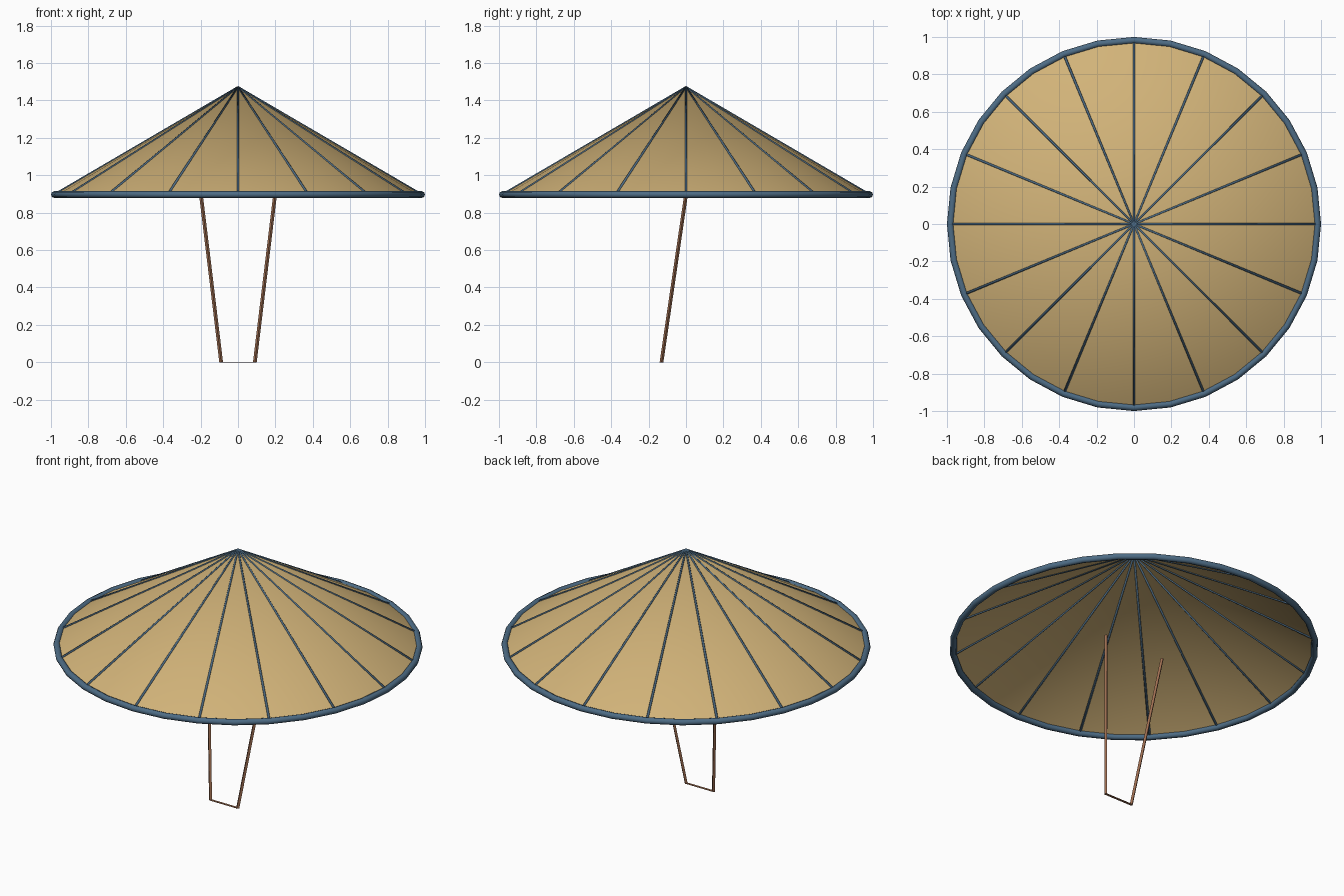
import bpy, bmesh, math
from mathutils import Vector

if "Cube" in bpy.data.objects:
    bpy.data.objects.remove(bpy.data.objects["Cube"])

RIM_R, RIM_Z, APEX_Z, RIBS = 0.98, 0.897, 1.472, 16


def material(name, rgb):
    m = bpy.data.materials.new(name)
    m.diffuse_color = (*rgb, 1)
    m.use_nodes = True
    m.node_tree.nodes["Principled BSDF"].inputs["Base Color"].default_value = m.diffuse_color
    return m


straw = material("straw tan", (0.64, 0.45, 0.19))
blue = material("slate blue", (0.075, 0.15, 0.235))
brown = material("strap brown", (0.33, 0.15, 0.08))


def make_object(name, bm, mat, smooth=True):
    mesh = bpy.data.meshes.new(name)
    bm.to_mesh(mesh)
    bm.free()
    mesh.materials.append(mat)
    for p in mesh.polygons:
        p.use_smooth = smooth
    obj = bpy.data.objects.new(name, mesh)
    bpy.context.collection.objects.link(obj)
    return obj


def tube(bm, a, b, ra, rb, sides, horizontal=False):
    """Closed tube from a to b; horizontal keeps the end sections level."""
    a, b = Vector(a), Vector(b)
    axis = Vector((0, 0, 1)) if horizontal else (b - a).normalized()
    u = axis.orthogonal().normalized()
    v = axis.cross(u)
    rings = []
    for c, r in ((a, ra), (b, rb)):
        rings.append([bm.verts.new(c + r * (u * math.cos(t) + v * math.sin(t)))
                      for t in (2 * math.pi * (i + 0.5) / sides for i in range(sides))])
    for i in range(sides):
        j = (i + 1) % sides
        bm.faces.new((rings[0][i], rings[0][j], rings[1][j], rings[1][i]))
    bm.faces.new(rings[0][::-1])
    bm.faces.new(rings[1])
    bmesh.ops.recalc_face_normals(bm, faces=bm.faces)


# Open conical shell
bm = bmesh.new()
bmesh.ops.create_cone(bm, cap_ends=False, segments=32, radius1=RIM_R, radius2=0,
                      depth=APEX_Z - RIM_Z)
bmesh.ops.remove_doubles(bm, verts=bm.verts, dist=1e-5)
bmesh.ops.translate(bm, verts=bm.verts, vec=(0, 0, (APEX_Z + RIM_Z) / 2))
make_object("hat_cone", bm, straw)

# Rim hoop
bpy.ops.mesh.primitive_torus_add(major_segments=32, minor_segments=8, major_radius=0.982,
                                 minor_radius=0.018, location=(0, 0, RIM_Z))
rim = bpy.context.object
rim.name = "rim_hoop"
rim.data.materials.append(blue)
bpy.ops.object.shade_smooth()

# Ribs running along the shell, showing inside and out
bm = bmesh.new()
for k in range(RIBS):
    t = 2 * math.pi * k / RIBS
    tube(bm, (RIM_R * math.cos(t), RIM_R * math.sin(t), RIM_Z), (0, 0, APEX_Z),
         0.007, 0.005, 6)
make_object("ribs", bm, blue)

# Chin strap: two slanted sides and a flat bottom band
bm = bmesh.new()
for s in (-1, 1):
    tube(bm, (s * 0.09, -0.131, 0), (s * 0.198, 0, 0.895), 0.010, 0.010, 4, True)
make_object("strap_sides", bm, brown, False)

bm = bmesh.new()
bmesh.ops.create_cube(bm, size=1)
bmesh.ops.scale(bm, verts=bm.verts, vec=(0.18, 0.014, 0.003))
bmesh.ops.translate(bm, verts=bm.verts, vec=(0, -0.131, 0.0015))
make_object("strap_bottom", bm, brown, False)
